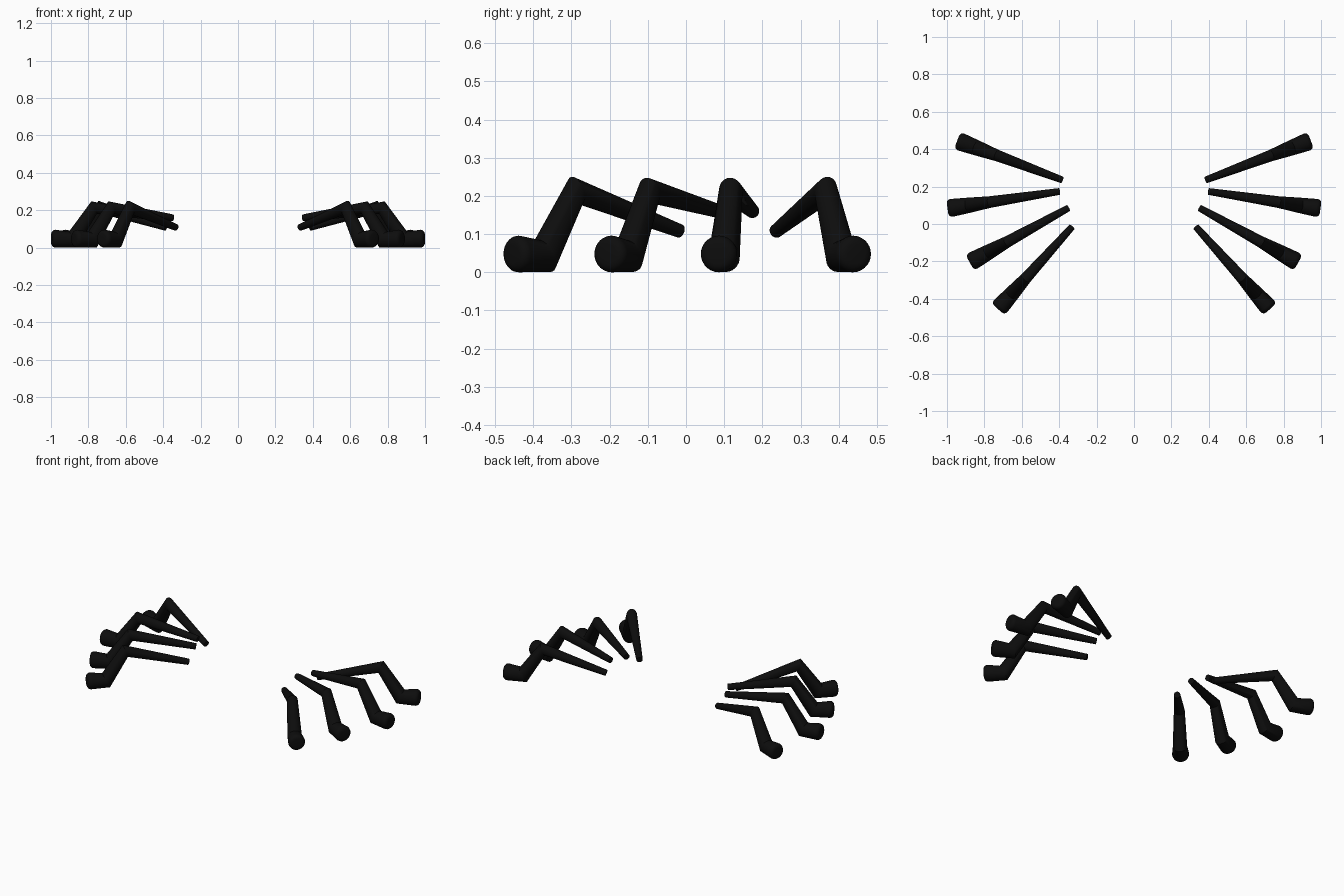
import bpy, bmesh, math
from mathutils import Vector

if "Cube" in bpy.data.objects:
    bpy.data.objects.remove(bpy.data.objects["Cube"])

SIDES = 28
black = bpy.data.materials.new("black")
black.diffuse_color = (0.004, 0.004, 0.004, 1)
black.use_nodes = True
black.node_tree.nodes["Principled BSDF"].inputs["Base Color"].default_value = black.diffuse_color


def make_leg(name, tip, end, tip_z, sx):
    """Tapered bent tube with mitred knee and ankle and a rounded foot end."""
    a, b = Vector((tip[0] * sx, tip[1], 0)), Vector((end[0] * sx, end[1], 0))
    length = (b - a).length
    u = (b - a).normalized()
    side = Vector((-u.y, u.x, 0))
    up = Vector((0, 0, 1))
    # path in the leg's own plane: distance, height, radius
    path = [(0, tip_z, .018), (.62 * length, .214, .031),
            (.81 * length, .043, .041), (length - .022, .048, .048)]
    # rounded foot end
    for k in range(1, 5):
        t = k * math.pi / 8
        path.append((length - .022 + .022 * math.sin(t), .048,
                     .026 + .022 * math.cos(t)))
    bm = bmesh.new()
    rings = []
    for i, (d, z, r) in enumerate(path):
        p = Vector((d, z))
        t_in = (p - Vector(path[i - 1][:2])).normalized() if i else None
        t_out = (Vector(path[i + 1][:2]) - p).normalized() if i < len(path) - 1 else None
        if i > 2:
            t_in = t_out = Vector((1, 0))
        t_in, t_out = t_in or t_out, t_out or t_in
        tan = (t_in + t_out).normalized()
        stretch = r / tan.dot(t_in)
        normal = -u * tan.y + up * tan.x
        c = a + u * d + up * z
        rings.append([bm.verts.new(c + side * r * math.cos(s) + normal * stretch * math.sin(s))
                      for s in (2 * math.pi * j / SIDES for j in range(SIDES))])
    for r0, r1 in zip(rings, rings[1:]):
        for j in range(SIDES):
            k = (j + 1) % SIDES
            bm.faces.new((r0[j], r0[k], r1[k], r1[j]))
    bm.faces.new(rings[0])
    bm.faces.new(rings[-1])
    bmesh.ops.recalc_face_normals(bm, faces=bm.faces)
    me = bpy.data.meshes.new(name)
    bm.to_mesh(me)
    bm.free()
    me.materials.append(black)
    ob = bpy.data.objects.new(name, me)
    bpy.context.collection.objects.link(ob)
    bpy.context.view_layer.objects.active = ob
    ob.select_set(True)
    bpy.ops.object.shade_smooth_by_angle(angle=math.radians(35))
    ob.select_set(False)


# four legs per side: inner tip, foot end, tip height
legs = {
    "back_leg": ((.385, .236), (.945, .446), .108),
    "mid_back_leg": ((.398, .174), (.997, .083), .16),
    "mid_front_leg": ((.350, .086), (.878, -.206), .16),
    "front_leg": ((.332, -.016), (.727, -.455), .108),
}
for sx, label in ((1, "right"), (-1, "left")):
    for name, (tip, end, tz) in legs.items():
        make_leg(f"{name}_{label}", tip, end, tz, sx)
